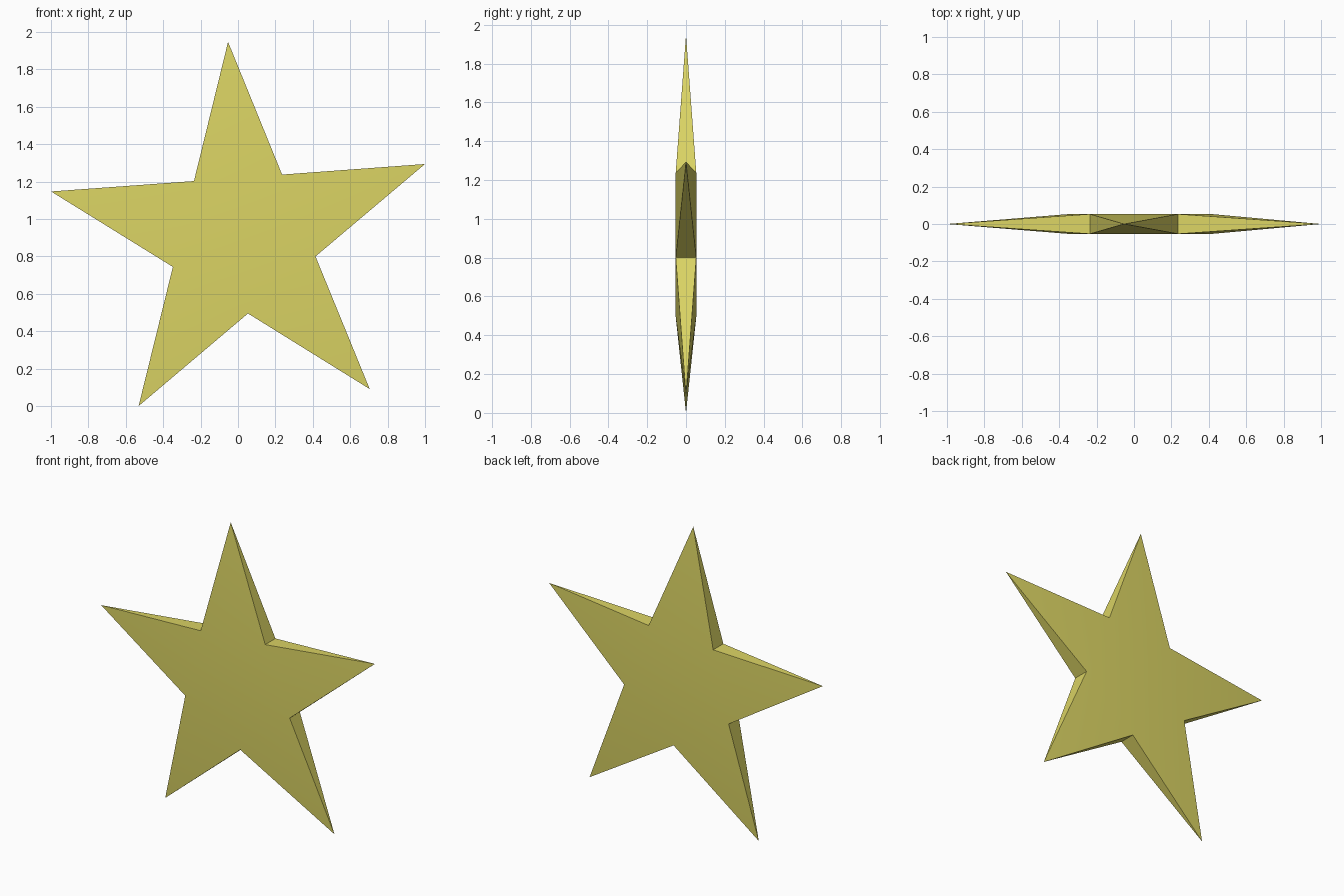
import bpy, bmesh, math

if "Cube" in bpy.data.objects:
    bpy.data.objects.remove(bpy.data.objects["Cube"], do_unlink=True)

POINTS = 5
TIP_R, INNER_R = 1.054, 0.402      # radii of the tips and of the notches
HALF_DEPTH = 0.053                 # half thickness at the notches
TILT = math.radians(22.2)          # angle of the first tip
CX, CZ = 0.024, 0.896              # middle of the star

# Single yellow colour
yellow = bpy.data.materials.new("star yellow")
yellow.use_nodes = True
colour = (0.71, 0.66, 0.127, 1.0)
yellow.diffuse_color = colour
bsdf = yellow.node_tree.nodes["Principled BSDF"]
bsdf.inputs["Base Color"].default_value = colour
bsdf.inputs["Roughness"].default_value = 0.8

bm = bmesh.new()


def ring(radius, offset, y):
    """Vertices evenly spaced round the star's middle at depth y."""
    step = 2 * math.pi / POINTS
    return [bm.verts.new((CX + radius * math.cos(TILT + offset + i * step), y,
                          CZ + radius * math.sin(TILT + offset + i * step)))
            for i in range(POINTS)]


# Sharp tips lie on the middle plane, notches have a front and a back corner
half_step = math.pi / POINTS
tips = ring(TIP_R, 0, 0)
front = ring(INNER_R, half_step, -HALF_DEPTH)
back = ring(INNER_R, half_step, HALF_DEPTH)

# Flat pentagon on each side
bm.faces.new(front)
bm.faces.new(back)

# Each arm tapers to its tip: front, back and two side faces
for i in range(POINTS):
    tip, before = tips[i], i - 1
    bm.faces.new((tip, front[i], front[before]))
    bm.faces.new((tip, back[before], back[i]))
    bm.faces.new((tip, back[i], front[i]))
    bm.faces.new((tip, front[before], back[before]))

bmesh.ops.recalc_face_normals(bm, faces=bm.faces)
mesh = bpy.data.meshes.new("star")
bm.to_mesh(mesh)
bm.free()
mesh.materials.append(yellow)

star = bpy.data.objects.new("star", mesh)
bpy.context.collection.objects.link(star)

# Smooth the broad faces, keep the rims crisp
bpy.ops.object.select_all(action="DESELECT")
star.select_set(True)
bpy.context.view_layer.objects.active = star
bpy.ops.object.shade_smooth_by_angle(angle=math.radians(30))
